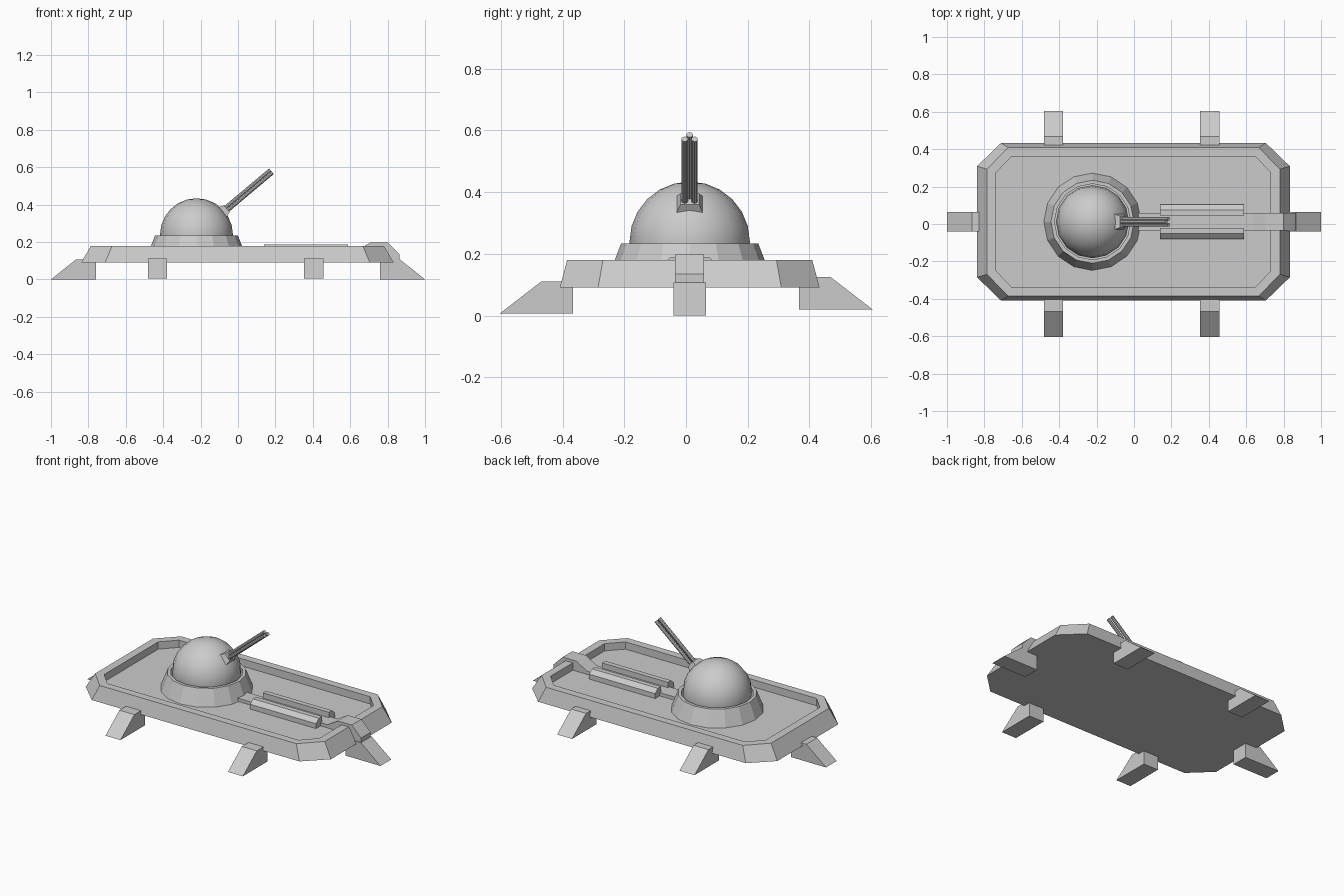
import bpy, bmesh, math
from mathutils import Vector, Matrix

if "Cube" in bpy.data.objects:
    bpy.data.objects.remove(bpy.data.objects["Cube"])

CY = 0.012                      # centre line of the model in y
FLOOR = 0.135                   # height of the recessed deck
TX = -0.222                     # turret centre in x


def finish(name, bm):
    bmesh.ops.recalc_face_normals(bm, faces=bm.faces)
    me = bpy.data.meshes.new(name)
    bm.to_mesh(me)
    bm.free()
    ob = bpy.data.objects.new(name, me)
    bpy.context.collection.objects.link(ob)
    return ob


def loft(name, rings, closed=False):
    """Bridge equal-sized rings; cap both ends, or join last to first."""
    bm = bmesh.new()
    vs = [[bm.verts.new(p) for p in r] for r in rings]
    n = len(rings[0])
    pairs = list(zip(vs, vs[1:]))
    if closed:
        pairs.append((vs[-1], vs[0]))
    else:
        bm.faces.new(vs[0])
        bm.faces.new(vs[-1])
    for a, b in pairs:
        for i in range(n):
            j = (i + 1) % n
            bm.faces.new((a[i], a[j], b[j], b[i]))
    return finish(name, bm)


def prism(name, profile, to3d, lo, hi):
    """Extrude a 2D profile from lo to hi."""
    return loft(name, [[to3d(u, v, t) for u, v in profile] for t in (lo, hi)])


def octagon(hx, cx, hy, cy, z):
    return [(x - 0.003, y + CY, z) for x, y in (
        (hx, cy), (cx, hy), (-cx, hy), (-hx, cy),
        (-hx, -cy), (-cx, -hy), (cx, -hy), (hx, -cy))]


# Hull: sloped sides, flat rim, sunken deck
loft("hull", [
    octagon(0.836, 0.708, 0.421, 0.297, 0.09),
    octagon(0.783, 0.670, 0.397, 0.281, 0.18),
    octagon(0.734, 0.652, 0.349, 0.263, 0.18),
    octagon(0.734, 0.652, 0.349, 0.263, FLOOR)])

# Wedge feet along both long sides
for x, label in ((-0.43, "left"), (0.405, "right")):
    for s, z, side in ((-1, 0.006, "front"), (1, 0.02, "back")):
        foot = [(s * 0.366, z), (s * 0.604, z), (s * 0.468, z + 0.105), (s * 0.366, z + 0.105)]
        prism(f"{side}_{label}_foot", foot, lambda u, v, t: (t, u, v), x - 0.051, x + 0.051)

# Wedge feet at both ends
for s, label in ((-1, "left"), (1, "right")):
    foot = [(s * 0.76, 0), (s * 1.0, 0), (s * 0.866, 0.107), (s * 0.76, 0.107)]
    prism(f"{label}_end_foot", foot, lambda u, v, t: (u, t, v), CY - 0.052, CY + 0.052)

# Turret collar: 16-sided sloped ring with a well inside
def circle(r, z, n=16):
    return [(TX + r * math.cos(2 * math.pi * i / n),
             CY + r * math.sin(2 * math.pi * i / n), z) for i in range(n)]

loft("turret_collar", [circle(0.262, FLOOR - 0.005), circle(0.222, 0.234),
                       circle(0.203, 0.234), circle(0.203, FLOOR - 0.005)], closed=True)

# Dome
bm = bmesh.new()
bmesh.ops.create_uvsphere(bm, u_segments=16, v_segments=12, radius=0.195,
                          matrix=Matrix.Translation((TX, CY, 0.239)))
bmesh.ops.bisect_plane(bm, geom=bm.verts[:] + bm.edges[:] + bm.faces[:],
                       plane_co=(0, 0, FLOOR), plane_no=(0, 0, 1), clear_inner=True)
for f in bm.faces:
    f.smooth = True
finish("dome", bm)

# Gun axes: along the barrels, and upward across them
a = math.radians(40)
along = Vector((math.cos(a), 0, math.sin(a)))
up = Vector((-math.sin(a), 0, math.cos(a)))
side = Vector((0, 1, 0))
root = Vector((-0.06, CY, 0.378))

# Tapered gun mount
def square(d, hw, hh):
    c = root + along * d
    return [c + side * p * hw + up * q * hh for p, q in ((-1, -1), (1, -1), (1, 1), (-1, 1))]

loft("gun_mount", [square(-0.075, 0.055, 0.048), square(-0.035, 0.045, 0.036),
                   square(0.0, 0.030, 0.024)])

# Three barrels in a triangular bundle
for i, (p, q) in enumerate(((-0.016, -0.009), (0.016, -0.009), (0, 0.009))):
    start = root + side * p + up * q - along * 0.02
    length = 0.332
    bm = bmesh.new()
    rot = along.to_track_quat('Z', 'Y').to_matrix().to_4x4()
    bmesh.ops.create_cone(bm, cap_ends=True, segments=10, radius1=0.0105, radius2=0.0105,
                          depth=length,
                          matrix=Matrix.Translation(start + along * length / 2) @ rot)
    finish(f"barrel_{i + 1}", bm)

# Cable duct from the turret, climbing over the rim
duct = [(-0.01, 0.10), (-0.01, 0.155), (0.635, 0.155), (0.707, 0.197),
        (0.80, 0.197), (0.864, 0.134), (0.864, 0.10)]
prism("cable_duct", duct, lambda u, v, t: (u, t, v), CY - 0.047, CY + 0.047)

# Pair of bevelled deck boxes beside the duct
for s, label in ((-1, "front"), (1, "back")):
    box = [(CY + s * y, z) for y, z in ((0.033, 0.13), (0.033, 0.188), (0.064, 0.188),
                                        (0.091, 0.165), (0.091, 0.13))]
    prism(f"{label}_deck_box", box, lambda u, v, t: (t, u, v), 0.138, 0.588)
